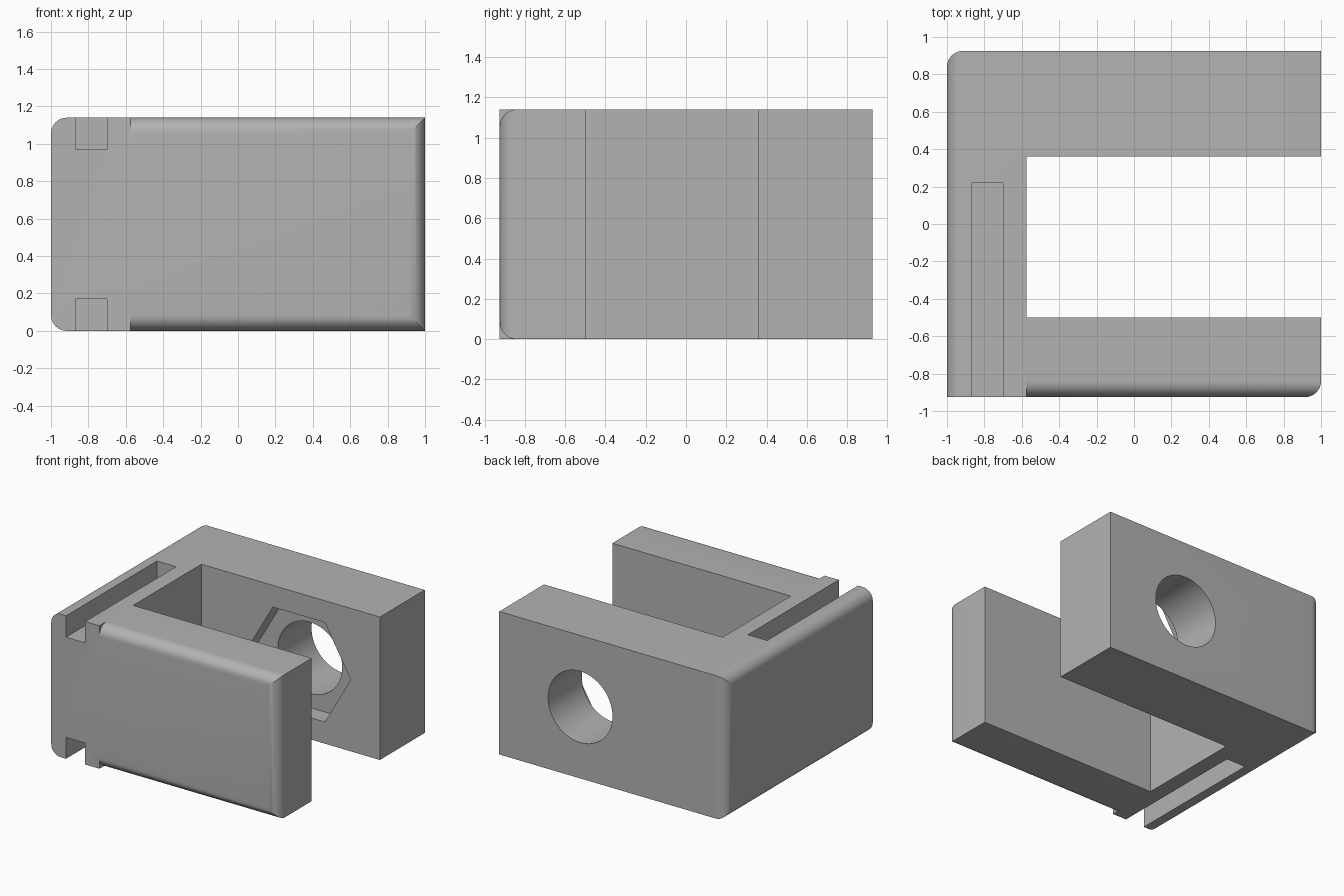
import bpy, bmesh, math
from mathutils import Vector

if "Cube" in bpy.data.objects:
    bpy.data.objects.remove(bpy.data.objects["Cube"])

H = 1.14           # height
Y = 0.925          # half depth
R = 0.085          # edge rounding radius
E = 0.05           # cutter overshoot
SEG = 10


def arc(cx, cy, r, a0, a1, n=SEG):
    return [(cx + r * math.cos(math.radians(a0 + (a1 - a0) * i / n)),
             cy + r * math.sin(math.radians(a0 + (a1 - a0) * i / n))) for i in range(n + 1)]


def prism(name, pts, axis, lo, hi):
    """Extrude a 2D outline along an axis; outline uses the other two axes in order."""
    def place(p, t):
        c = list(p)
        c.insert(axis, t)
        return Vector(c)
    bm = bmesh.new()
    a = [bm.verts.new(place(p, lo)) for p in pts]
    b = [bm.verts.new(place(p, hi)) for p in pts]
    bm.faces.new(a)
    bm.faces.new(b)
    n = len(pts)
    for i in range(n):
        bm.faces.new((a[i], a[(i + 1) % n], b[(i + 1) % n], b[i]))
    bmesh.ops.recalc_face_normals(bm, faces=bm.faces)
    me = bpy.data.meshes.new(name)
    bm.to_mesh(me)
    bm.free()
    ob = bpy.data.objects.new(name, me)
    bpy.context.collection.objects.link(ob)
    return ob


def rect(u0, u1, v0, v1):
    return [(u0, v0), (u1, v0), (u1, v1), (u0, v1)]


def edge_strip(u, v, su, sv):
    """Outline of the waste outside a rounded edge at (u, v); su, sv point inward."""
    pts = [(-E, -E), (R, -E)] + arc(R, R, R, 270, 180) + [(-E, R)]
    return [(u + su * p, v + sv * q) for p, q in pts]


# C-shaped clamp body, rounded at the back left and front right upright edges
outline = ([(-1, -Y)] + arc(1 - R, -Y + R, R, 270, 360)
           + [(1, -0.5), (-0.575, -0.5), (-0.575, 0.36), (1, 0.36), (1, Y)]
           + arc(-1 + R, Y - R, R, 90, 180))
body = prism("clamp_body", outline, 2, 0, H)

cutters = []
for z, s, tag in ((0, 1, "lower"), (H, -1, "upper")):
    # rounded long edges on the left side and on the front jaw
    cutters.append(prism(tag + "_left_edge_cutter", edge_strip(-1, z, 1, s), 1, -Y - E, Y + E))
    cutters.append(prism(tag + "_jaw_edge_cutter", edge_strip(-Y, z, 1, s), 0, -0.575, 1 + E))
    # guide slots open to the front
    z0, z1 = sorted((z - s * E, z + s * 0.17))
    cutters.append(prism(tag + "_slot_cutter", rect(-0.87, -0.70, z0, z1), 1, -Y - E, 0.22))

# bolt hole and hexagonal nut pocket in the back jaw
HX, HZ = 0.285, H / 2
cutters.append(prism("bolt_hole_cutter", arc(HX, HZ, 0.284, 0, 360, 64)[:-1], 1, 0.2, Y + E))
cutters.append(prism("nut_pocket_cutter", arc(HX, HZ, 0.458, 0, 360, 6)[:-1], 1, 0.2, 0.50))

bpy.context.view_layer.objects.active = body
body.select_set(True)
for c in cutters:
    m = body.modifiers.new(c.name, 'BOOLEAN')
    m.operation = 'DIFFERENCE'
    m.solver = 'EXACT'
    m.object = c
    bpy.ops.object.modifier_apply(modifier=m.name)
for c in cutters:
    bpy.data.objects.remove(c, do_unlink=True)

grey = bpy.data.materials.new("plain_grey")
grey.diffuse_color = (0.45, 0.45, 0.45, 1)
grey.use_nodes = True
grey.node_tree.nodes["Principled BSDF"].inputs["Base Color"].default_value = grey.diffuse_color
body.data.materials.clear()
body.data.materials.append(grey)
for p in body.data.polygons:
    p.material_index = 0
bpy.ops.object.shade_smooth_by_angle(angle=math.radians(30))
